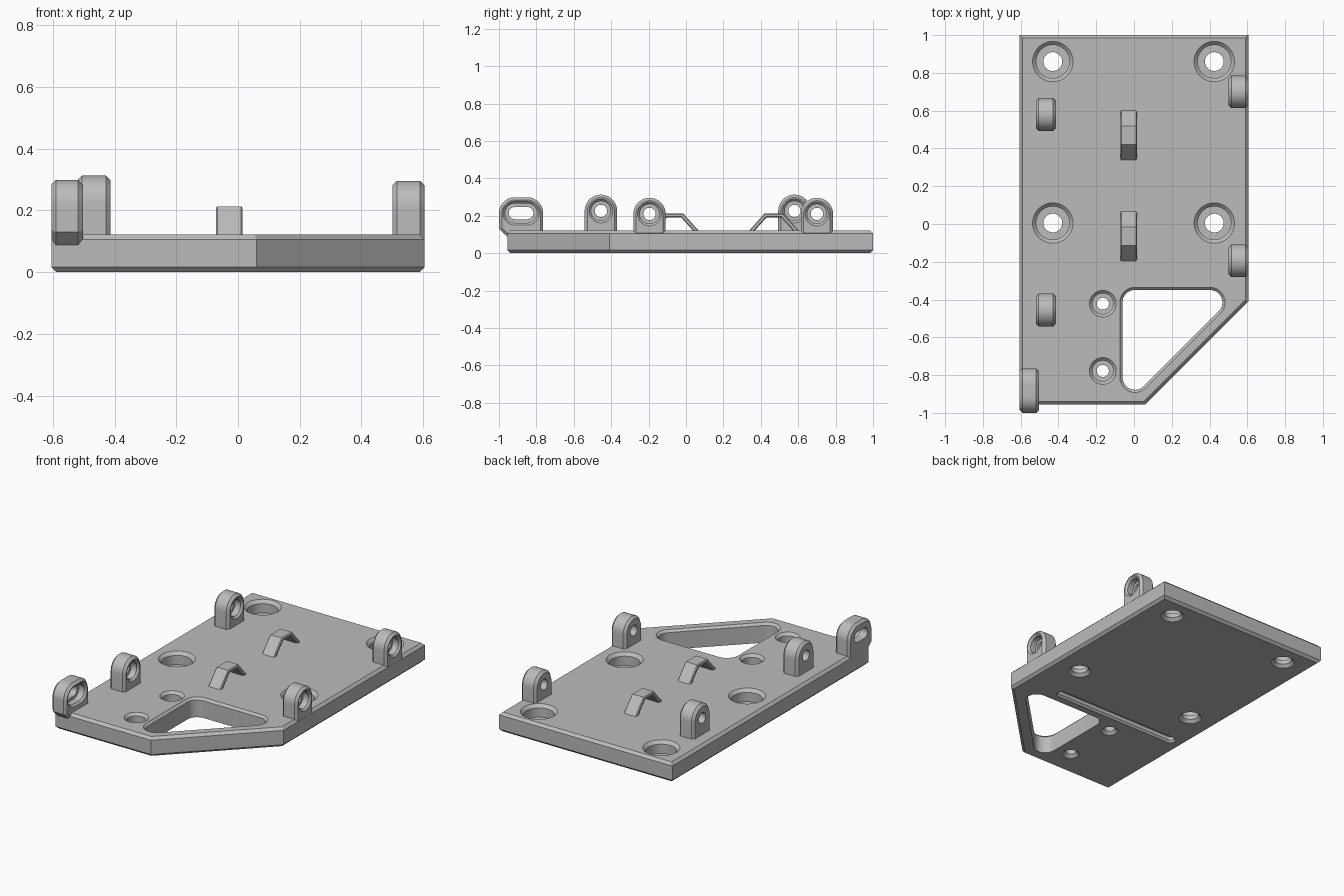
import bpy
import bmesh
from math import cos, sin, radians
from mathutils import Vector

old = bpy.data.objects.get("Cube")
if old:
    bpy.data.objects.remove(old, do_unlink=True)

grey = bpy.data.materials.new("plain grey")
grey.use_nodes = True
COLOUR = (0.5, 0.5, 0.5, 1)
grey.diffuse_color = COLOUR
grey.node_tree.nodes["Principled BSDF"].inputs["Base Color"].default_value = COLOUR


def arc(u, v, r, start, end, steps=10):
    angles = [radians(start + (end - start) * i / steps) for i in range(steps + 1)]
    return [(u + r * cos(a), v + r * sin(a)) for a in angles]


def circle(u, v, r):
    return arc(u, v, r, 0, 360, 40)[:-1]


def stadium(u, v, half, r):
    if half == 0:
        return circle(u, v, r)
    return arc(u + half, v, r, -90, 90, 16) + arc(u - half, v, r, 90, 270, 16)


def inset(points, d):
    """Move every edge of a counter-clockwise outline inwards by d."""
    pts = [Vector(p) for p in points]
    result = []
    for i, p in enumerate(pts):
        a = (p - pts[i - 1]).normalized()
        b = (pts[(i + 1) % len(pts)] - p).normalized()
        n, m = Vector((-a.y, a.x)), Vector((-b.y, b.x))
        result.append(p + (n + m) * d / (1 + n.dot(m)))
    return result


def loft(name, outline, levels, axis="z"):
    """Solid through inset copies of an outline; levels are (height, inset)."""
    bm = bmesh.new()
    rings = []
    for h, d in levels:
        pts = inset(outline, d)
        rings.append([bm.verts.new((u, v, h) if axis == "z" else (h, u, v)) for u, v in pts])
    n = len(outline)
    for low, high in zip(rings, rings[1:]):
        for i in range(n):
            j = (i + 1) % n
            bm.faces.new((low[i], low[j], high[j], high[i]))
    bm.faces.new(rings[0][::-1])
    bm.faces.new(rings[-1])
    bmesh.ops.recalc_face_normals(bm, faces=bm.faces)
    mesh = bpy.data.meshes.new(name)
    bm.to_mesh(mesh)
    bm.free()
    mesh.materials.append(grey)
    ob = bpy.data.objects.new(name, mesh)
    bpy.context.collection.objects.link(ob)
    return ob


def chamfered(name, outline, low, high, c, axis="z"):
    return loft(name, outline, [(low, c), (low + c, 0), (high - c, 0), (high, c)], axis)


def select(ob):
    bpy.ops.object.select_all(action="DESELECT")
    ob.select_set(True)
    bpy.context.view_layer.objects.active = ob


def cut(ob, cutter):
    cutter.hide_render = True
    select(ob)
    mod = ob.modifiers.new("cut", "BOOLEAN")
    mod.operation = "DIFFERENCE"
    mod.solver = "EXACT"
    mod.object = cutter
    bpy.ops.object.modifier_apply(modifier=mod.name)
    bpy.data.objects.remove(cutter, do_unlink=True)


parts = []
W, T = 0.605, 0.122   # plate half width and thickness

# Base plate with a clipped front corner
plate = chamfered("base_plate", [(-W, -0.955), (0.06, -0.955), (W, -0.41), (W, 1), (-W, 1)],
                  0, T, 0.016)
parts.append(plate)

# Rounded triangular window, chamfered at the top
window = (arc(0.005, -0.812, 0.08, 180, 315) + arc(0.402, -0.415, 0.08, -45, 90)
          + arc(0.005, -0.415, 0.08, 90, 180))
cut(plate, loft("window_cutter", window,
                [(-0.05, 0.014), (T - 0.014, 0.014), (T, 0), (T + 0.05, 0)]))

# Counterbored screw holes: x, y, rim radius, bore radius, through radius
holes = [(x, y, 0.107, 0.088, 0.05) for x in (-0.43, 0.425) for y in (0.005, 0.86)]
holes += [(-0.165, y, 0.071, 0.055, 0.032) for y in (-0.422, -0.778)]
for x, y, rim, bore, through in holes:
    flare = rim - through - 0.018
    step, drill = rim - bore, rim - through
    cut(plate, loft("hole_cutter", circle(x, y, rim), [
        (-0.02, flare), (0, flare), (0.018, drill), (0.045, drill), (0.045, step),
        (T - step, step), (T, 0), (T + 0.05, 0)]))

# Long groove underneath
cut(plate, loft("groove_cutter", stadium(-0.09, -0.272, 0.42, 0.032),
                [(-0.05, 0), (0, 0), (0.012, 0.01), (0.035, 0.01)]))


# Upright lugs, recessed on one face
def lug(name, x0, x1, y, z, half, r, foot):
    outline = arc(y + half, z, r, 0, 90) + arc(y - half, z, r, 90, 180)
    if half == 0:
        outline = arc(y, z, r, 0, 180, 20)
    ob = chamfered(name, outline + foot, x0, x1, 0.015, "x")
    cut(ob, loft("lug_cutter", stadium(y, z, half, 0.064), [
        (x0 - 0.05, 0.031), (x1 - 0.05, 0.031), (x1 - 0.05, 0.012),
        (x1 - 0.012, 0.012), (x1, 0), (x1 + 0.05, 0)], "x"))
    parts.append(ob)


def straight_foot(y, r):
    return [(y - r, 0.092), (y + r, 0.092)]


for label, y in (("front", -0.195), ("back", 0.7)):
    lug(label + "_left_lug", 0.5, W, y, 0.21, 0, 0.086, straight_foot(y, 0.086))
for label, y in (("front", -0.455), ("back", 0.58)):
    lug(label + "_right_lug", -0.52, -0.413, y, 0.226, 0, 0.087, straight_foot(y, 0.087))

# Slotted corner lug that overhangs the front edge
lug("slotted_lug", -W, -0.503, -0.882, 0.214, 0.033, 0.085,
    [(-1, 0.13), (-0.955, 0.088), (-0.764, 0.088)])

# Cable clips: thin bent straps
strap = [(0.142, 0.11), (0.05, 0.213), (-0.05, 0.213), (-0.142, 0.11),
         (-0.112, 0.11), (-0.039, 0.191), (0.039, 0.191), (0.112, 0.11)]
for label, y in (("front", -0.065), ("back", 0.47)):
    parts.append(chamfered(label + "_cable_clip", [(y + u, v) for u, v in strap],
                           -0.072, 0.015, 0.005, "x"))

for ob in parts:
    select(ob)
    bpy.ops.object.shade_smooth_by_angle(angle=radians(25))
